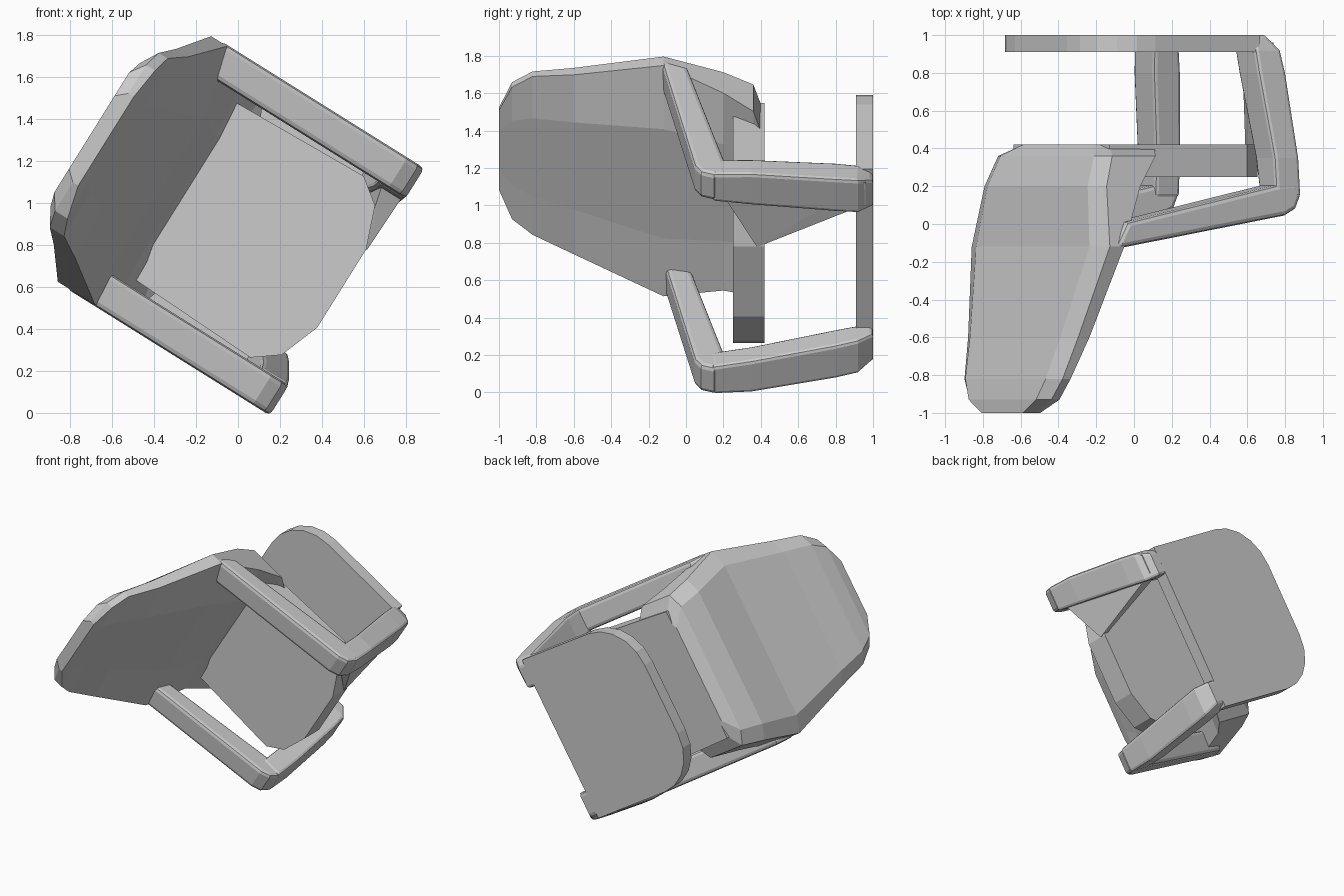
import bpy, bmesh, math
from mathutils import Matrix

if "Cube" in bpy.data.objects:
    bpy.data.objects.remove(bpy.data.objects["Cube"])

# Chair is built upright (x forward, y sideways, z up), then tipped on its side
A = math.radians(32)
C, S, MID = math.cos(A), math.sin(A), 0.765
TIP = Matrix(((C, S, 0, S * MID), (0, 0, -1, 1), (-S, C, 0, C * MID), (0, 0, 0, 1)))


def finish(name, bm, bevel=0.0, segments=2):
    bmesh.ops.recalc_face_normals(bm, faces=bm.faces)
    if bevel:
        sharp = [e for e in bm.edges if e.is_manifold and e.calc_face_angle(0) > 0.9]
        bmesh.ops.bevel(bm, geom=sharp, offset=bevel, segments=segments,
                        profile=0.5, affect='EDGES', clamp_overlap=True)
    bm.transform(TIP)
    bmesh.ops.recalc_face_normals(bm, faces=bm.faces)
    me = bpy.data.meshes.new(name)
    bm.to_mesh(me)
    bm.free()
    ob = bpy.data.objects.new(name, me)
    bpy.context.collection.objects.link(ob)
    return ob


def loft(name, rings, bevel=0.0):
    bm = bmesh.new()
    loops = [[bm.verts.new(p) for p in r] for r in rings]
    n = len(loops[0])
    for a, b in zip(loops, loops[1:]):
        for i in range(n):
            j = (i + 1) % n
            bm.faces.new((a[i], a[j], b[j], b[i]))
    bm.faces.new(loops[0][::-1])
    bm.faces.new(loops[-1])
    return finish(name, bm, bevel)


def slab(name, outline, z0, z1, bevel=0.0):
    """Extrude an outline that is mirrored across the centre line."""
    full = outline + [(x, -y) for x, y in reversed(outline)]
    return loft(name, [[(x, y, z) for x, y in full] for z in (z0, z1)], bevel)


def hull(name, pts):
    bm = bmesh.new()
    for p in pts:
        bm.verts.new(p)
    res = bmesh.ops.convex_hull(bm, input=bm.verts)
    loose = {v for v in res['geom_interior'] + res['geom_unused'] if isinstance(v, bmesh.types.BMVert)}
    bmesh.ops.delete(bm, geom=list(loose), context='VERTS')
    return finish(name, bm)


# Floor plate with rounded rear corners
R = 0.34
arc = [(-1.06 + R - R * math.cos(t), 0.6 - R + R * math.sin(t))
       for t in (math.pi / 2 * i / 5 for i in range(6))]
slab("base_plate", arc + [(-0.07, 0.6)], 0.0, 0.09)

# Seat cushion
slab("seat", [(-0.93, 0.48), (-0.09, 0.51), (0.03, 0.42), (0.105, 0.22)], 0.58, 0.75)

# Back shell: height, front centre, front edge on each side, rear, half width
sections = [(0.58, -0.66, -0.62, -0.62, -0.95, 0.43), (0.64, -0.72, -0.70, -0.66, -1.02, 0.57),
            (0.80, -0.79, -0.82, -0.78, -1.08, 0.61), (1.12, -0.88, -0.97, -0.85, -1.11, 0.69),
            (1.6, -1.06, -1.10, -1.05, -1.22, 0.55), (1.82, -1.15, -1.18, -1.15, -1.28, 0.49),
            (1.93, -1.19, -1.20, -1.18, -1.30, 0.41), (2.0, -1.22, -1.22, -1.22, -1.30, 0.25)]
loft("backrest", [[(fr, -w, h), (fc, -w * 0.5, h), (fc, w * 0.5, h), (fl, w, h), (b + 0.05, w, h),
                   (b, w * 0.82, h), (b, -w * 0.82, h), (b + 0.05, -w, h)]
                  for h, fc, fl, fr, b, w in sections])

# Armrests and front legs on both sides
arm = [(-1.03, 1.135), (0.04, 0.955), (0.105, 0.92), (0.135, 0.85), (0.11, 0.78), (0.0, 0.79), (-0.95, 0.99)]
leg = [(0.86, -0.02, 0.135, 0.52, 0.695), (0.65, -0.03, 0.125, 0.49, 0.69), (0.2, -0.09, 0.08, 0.42, 0.63),
       (0.08, -0.10, 0.06, 0.40, 0.61), (0.0, -0.10, -0.01, 0.40, 0.57)]
for side, tag in ((1, "left"), (-1, "right")):
    loft("armrest_" + tag, [[(f, side * t, h) for f, h in arm] for t in (0.525, 0.695)], 0.025)
    loft("front_leg_" + tag, [[(a, side * i, h), (b, side * i, h), (b, side * o, h), (a, side * o, h)]
                              for h, a, b, i, o in leg], 0.02)

# Web joining one leg to the seat front
hull("leg_web", [(0.11, 0.22, 0.62), (0.08, 0.22, 0.6), (0.12, 0.55, 0.8), (0.0, 0.55, 0.8),
                 (0.03, 0.44, 0.04), (-0.08, 0.44, 0.04), (0.03, 0.58, 0.04)])
